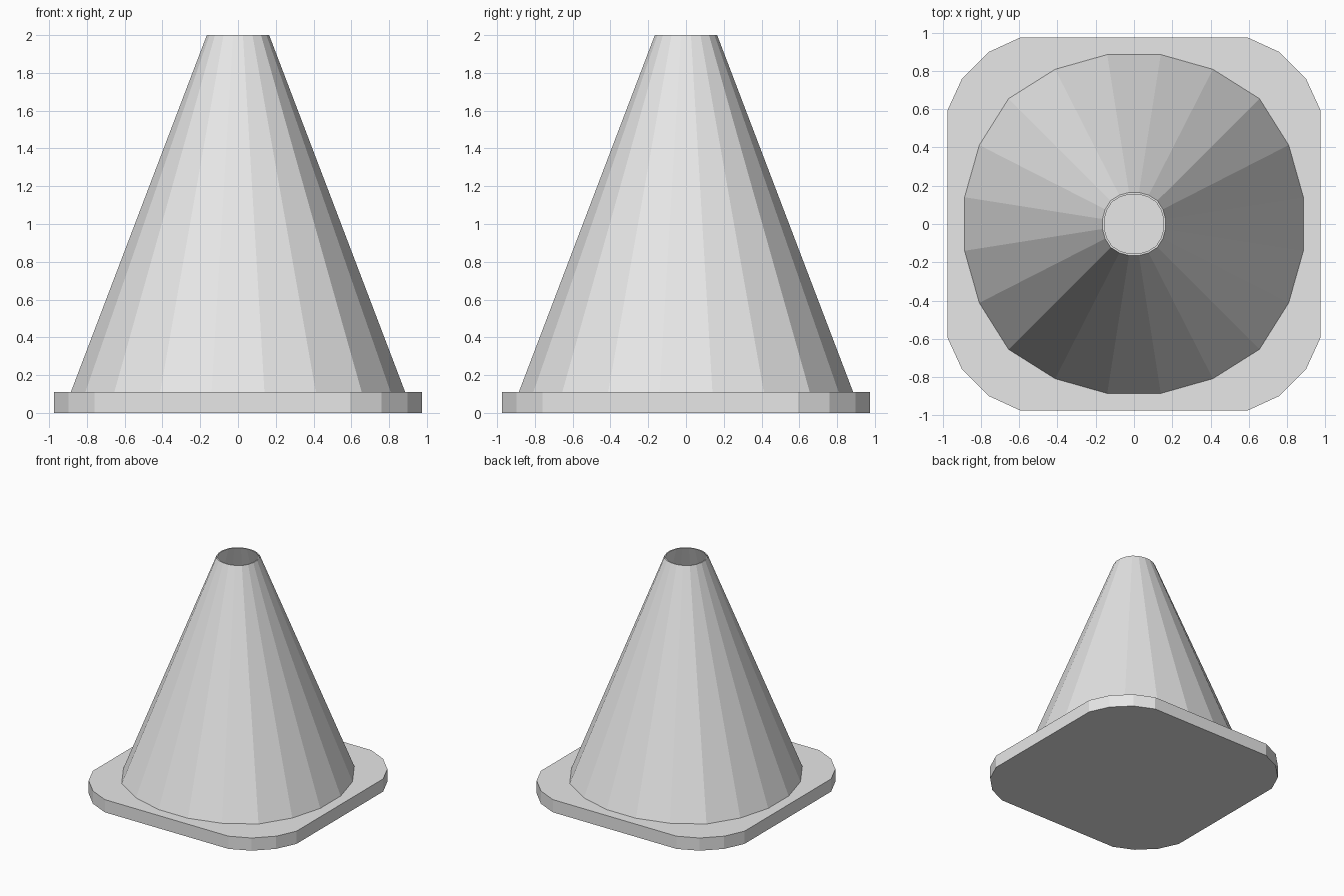
import bpy
import bmesh

if "Cube" in bpy.data.objects:
    bpy.data.objects.remove(bpy.data.objects["Cube"])

grey = bpy.data.materials.new("light grey")
grey.diffuse_color = (0.8, 0.8, 0.8, 1)
grey.use_nodes = True
grey.node_tree.nodes["Principled BSDF"].inputs["Base Color"].default_value = grey.diffuse_color


def full_outline(quarter):
    """Repeat the points of one quadrant around the z axis."""
    pts, q = [], list(quarter)
    for _ in range(4):
        pts += q
        q = [(-y, x) for x, y in q]
    return pts


def add_object(name, bm):
    bmesh.ops.recalc_face_normals(bm, faces=bm.faces[:])
    mesh = bpy.data.meshes.new(name)
    bm.to_mesh(mesh)
    bm.free()
    mesh.materials.append(grey)
    obj = bpy.data.objects.new(name, mesh)
    bpy.context.collection.objects.link(obj)
    return obj


def ring(bm, outline, scale, z):
    return [bm.verts.new((x * scale, y * scale, z)) for x, y in outline]


def bridge(bm, a, b):
    n = len(a)
    for i in range(n):
        j = (i + 1) % n
        bm.faces.new((a[i], a[j], b[j], b[i]))


BASE_TOP = 0.11

# Square base plate with rounded corners
outline = full_outline([(0.975, 0.592), (0.898, 0.76), (0.76, 0.898), (0.592, 0.975)])
bm = bmesh.new()
low, high = ring(bm, outline, 1, 0), ring(bm, outline, 1, BASE_TOP)
bridge(bm, low, high)
bm.faces.new(low)
bm.faces.new(high)
add_object("base_plate", bm)

# Hollow tapered body with a thin wall, open at the top
outline = full_outline([(0.885, 0.14), (0.808, 0.412), (0.655, 0.655),
                        (0.412, 0.808), (0.14, 0.885)])
bm = bmesh.new()
top = 0.165 / 0.885
rings = [ring(bm, outline, 1, BASE_TOP),
         ring(bm, outline, top, 2),
         ring(bm, outline, top - 0.011, 2),
         ring(bm, outline, 0.989, BASE_TOP)]
for k in range(4):
    bridge(bm, rings[k], rings[(k + 1) % 4])
add_object("cone_body", bm)
